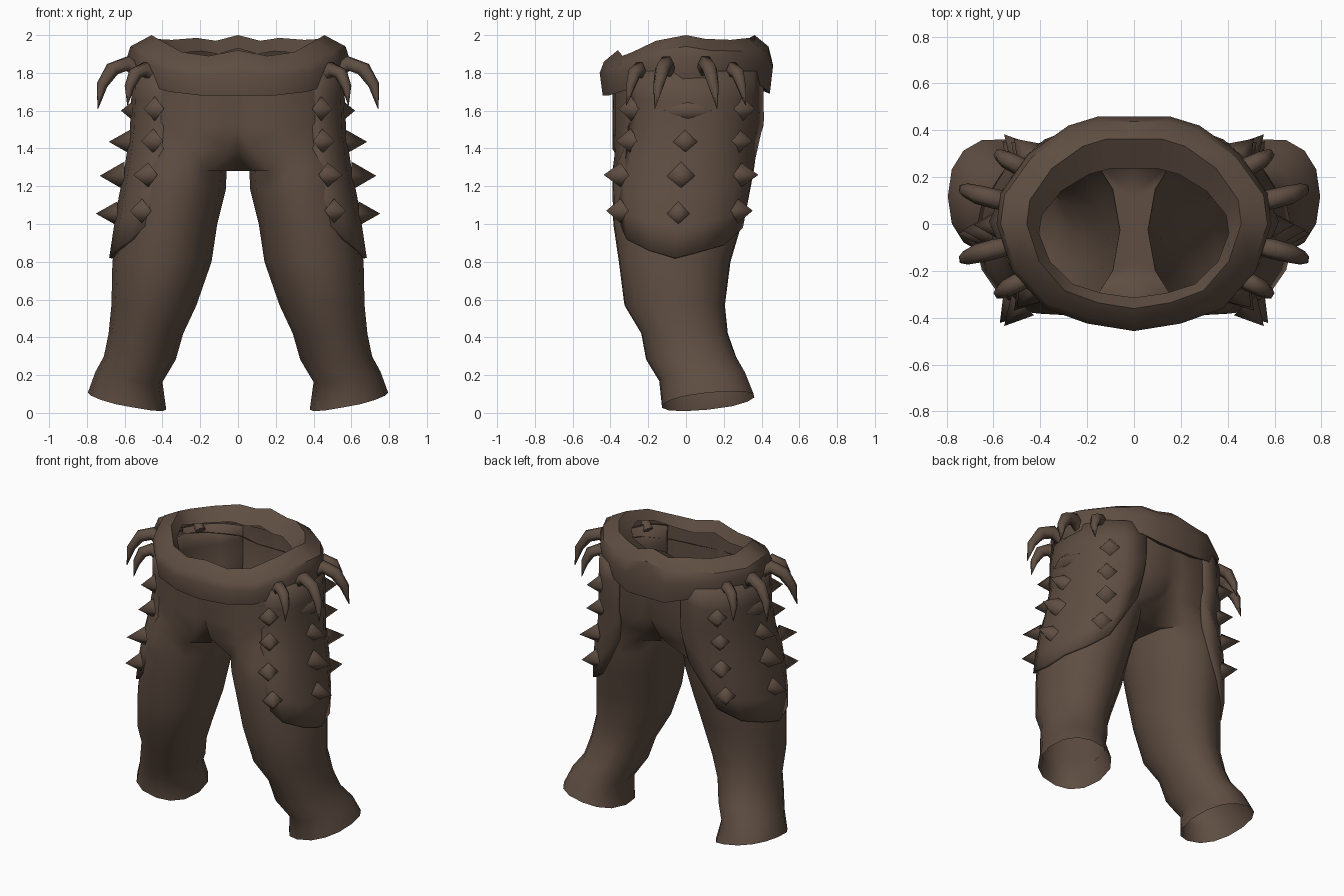
import bpy, bmesh, math
from mathutils import Vector

if "Cube" in bpy.data.objects:
    bpy.data.objects.remove(bpy.data.objects["Cube"])

brown = bpy.data.materials.new("brown leather")
brown.diffuse_color = (0.114, 0.076, 0.055, 1)
brown.use_nodes = True
brown.node_tree.nodes["Principled BSDF"].inputs["Base Color"].default_value = brown.diffuse_color


def make(name, verts, faces, solid=0, angle=40):
    """Mesh the +x half, mirror it and smooth it."""
    me = bpy.data.meshes.new(name)
    me.from_pydata([tuple(v) for v in verts], [], faces)
    bm = bmesh.new()
    bm.from_mesh(me)
    bmesh.ops.recalc_face_normals(bm, faces=bm.faces)
    bm.to_mesh(me)
    bm.free()
    ob = bpy.data.objects.new(name, me)
    bpy.context.collection.objects.link(ob)
    me.materials.append(brown)
    bpy.ops.object.select_all(action='DESELECT')
    bpy.context.view_layer.objects.active = ob
    ob.select_set(True)
    bpy.ops.object.shade_smooth_by_angle(angle=math.radians(angle))
    if solid:
        s = ob.modifiers.new("thickness", 'SOLIDIFY')
        s.thickness, s.offset = solid, -1
    m = ob.modifiers.new("mirror", 'MIRROR')
    m.merge_threshold = 0.0005
    return ob


# Cross-sections: height, inner x, outer x, front y, back y, hem tilt
LEG = [(0.062, .38, .795, -.13, .365, 1), (0.19, .40, .755, -.145, .32, .6),
       (0.29, .33, .71, -.215, .27, .2), (0.42, .29, .685, -.24, .225, 0),
       (0.57, .22, .67, -.33, .21, 0), (0.80, .14, .665, -.36, .24, 0),
       (1.00, .11, .635, -.39, .30, 0), (1.18, .065, .605, -.395, .33, 0),
       (1.28, .06, .585, -.395, .345, 0)]
# Hips: height, outer x, front y, back y, inset of the centre line
HIP = [(1.40, .56, -.39, .37, .84), (1.52, .55, -.39, .41, .96), (1.82, .54, -.39, .405, 1)]
CROTCH = len(LEG) - 1


def section(i, k):
    """Point k of ring i; k = 0..10 runs front, outside, back, 11..13 the inseam."""
    if i <= CROTCH:
        z, xi, xo, yf, yb, tilt = LEG[i]
        a = math.radians(-125 + 25 * k if k <= 10 else (152, 180, 208)[int(k) - 11])
        c, s = math.cos(a), math.sin(a)
        e = 1 - .12 * tilt
        u, v = math.copysign(abs(c) ** e, c), math.copysign(abs(s) ** e, s)
        return Vector(((xi + xo) / 2 + (xo - xi) / 2 * u, (yf + yb) / 2 + (yb - yf) / 2 * v,
                       z + tilt * (.045 * c + .028 * s)))
    z, xo, yf, yb, _ = HIP[i - len(LEG)]
    a = math.radians(-90 + 18 * k)
    c, s = max(0, math.cos(a)) ** .85, math.copysign(abs(math.sin(a)) ** .85, a)
    return Vector((.06 + (xo - .06) * c, (yf + yb) / 2 + (yb - yf) / 2 * s, z))


ROWS = [r[0] for r in LEG] + [r[0] for r in HIP]


def surface(z, k):
    """Point and outward normal on the trouser surface."""
    i = max(j for j in range(len(ROWS) - 1) if ROWS[j] <= z)
    t = (z - ROWS[i]) / (ROWS[i + 1] - ROWS[i])

    def at(q):
        return section(i, q).lerp(section(i + 1, q), t)
    d = at(min(k + .4, 10)) - at(max(k - .4, 0))
    return at(k), Vector((d.y, -d.x, 0)).normalized()


# Trousers: leg rings flowing into half rings at the hips
verts, faces = [], []
for i in range(len(LEG)):
    verts += [section(i, k) for k in range(14)]
for i in range(CROTCH):
    for k in range(14):
        a, b = i * 14, (k + 1) % 14
        faces.append((a + k, a + b, a + 14 + b, a + 14 + k))
base = CROTCH * 14
rows = [[base + k for k in range(11)]]
for i in range(len(LEG), len(ROWS)):
    rows.append(list(range(len(verts), len(verts) + 11)))
    verts += [section(i, k) for k in range(11)]
for lo, hi in zip(rows, rows[1:]):
    faces += [(lo[k], lo[k + 1], hi[k + 1], hi[k]) for k in range(10)]


def centre(idx, f):
    p = verts[idx]
    verts.append(Vector((0, p.y * f, p.z)))
    return len(verts) - 1


# Centre seam at front and back, and the strip under the crotch
seams = {}
for k in (0, 10):
    seams[k] = [centre(r[k], f) for r, f in zip(rows, [.6] + [h[4] for h in HIP])]
    for j in range(len(rows) - 1):
        faces.append((rows[j][k], rows[j + 1][k], seams[k][j + 1], seams[k][j]))
under = [base + k for k in (10, 11, 12, 13, 0)]
mid = [seams[10][0]] + [centre(u, .8) for u in under[1:-1]] + [seams[0][0]]
faces += [(under[j], under[j + 1], mid[j + 1], mid[j]) for j in range(4)]
make("trousers", verts, faces, angle=60)

# Thigh plates: offset panels with a pointed lower edge
hem = {2: 1.05, 3: .92, 4: .86, 5: .82, 6: .855, 7: .89, 8: .98, 9: 1.28}
N = 7
verts, faces = [], []
for k, low in hem.items():
    for j in range(N):
        p, n = surface(1.81 + (low - 1.81) * j / (N - 1), k)
        verts.append(p + n * (-.012 if k == 2 else .02))
for c in range(len(hem) - 1):
    for j in range(N - 1):
        a = c * N + j
        faces.append((a, a + N, a + N + 1, a + 1))
make("thigh_plate", verts, faces, solid=.03)

# Belt: outline x, y, lower edge z, crest z, from front centre to back centre
BELT = [(0, -.457, 1.68, 1.92), (.2, -.425, 1.68, 1.89), (.38, -.36, 1.70, 1.91),
        (.52, -.2, 1.74, 1.97), (.587, 0, 1.77, 2.0), (.57, .13, 1.775, 1.98),
        (.45, .3, 1.75, 1.975), (.28, .42, 1.73, 1.985), (.15, .46, 1.69, 1.97), (0, .46, 1.69, 2.0)]
verts, faces = [], []
for x, y, zb, zt in BELT:
    verts += [(x * .85, y * .85, zb + .02), (x * .96, y * .965, zb),
              (x, y, zb * .5 + zt * .5), (x * .97, y * .95, zt - .06),
              (x * .78, y * .79, zt), (x * .69, y * .6 - .04, zt - .07)]
for c in range(len(BELT) - 1):
    for j in range(5):
        a = c * 6 + j
        faces.append((a, a + 6, a + 7, a + 1))
make("belt", verts, faces, angle=35)


# Studs: four-sided pyramids in three columns per thigh
def stud(z, k, height, wide=.07, tall=.07):
    p, n = surface(z, k)
    side, up = Vector((-n.y, n.x, 0)), Vector((0, 0, 1))
    p = p + n * .012
    pts = [p + side * wide, p + up * tall, p - side * wide, p - up * tall, p + n * height]
    make("stud", pts, [(0, 1, 4), (1, 2, 4), (2, 3, 4), (3, 0, 4)], angle=180)


for z, k_front, k_back, h in ((1.61, 2.6, 7.3, .09), (1.44, 2.6, 7.3, .10),
                              (1.26, 2.7, 7.3, .12), (1.07, 2.7, 7.4, .10)):
    stud(z, k_front, h, .065, .065)
    stud(z, k_back, h, .065, .065)
for z, h, w, t in ((1.60, .06, .13, .05), (1.435, .115, .065, .065),
                   (1.255, .13, .075, .075), (1.055, .115, .06, .065)):
    stud(z, 5, h, w, t)


# Claws: curved tapering horns hanging from the belt
def claw(path, radii=(.035, .043, .041, .03, .002), sides=6):
    pts = [Vector(p) for p in path]
    out = Vector((pts[-1].x - pts[0].x, pts[-1].y - pts[0].y, 0))
    side = Vector((-out.y, out.x, 0)).normalized()
    verts, faces = [], []
    for i, (p, r) in enumerate(zip(pts, radii)):
        d = pts[min(i + 1, len(pts) - 1)] - pts[max(i - 1, 0)]
        up = d.normalized().cross(side)
        for s in range(sides):
            a = 2 * math.pi * s / sides
            verts.append(p + side * (r * math.cos(a)) + up * (r * math.sin(a)))
    for i in range(len(pts) - 1):
        for s in range(sides):
            a, b = i * sides + s, i * sides + (s + 1) % sides
            faces.append((a, b, b + sides, a + sides))
    faces += [tuple(range(sides))[::-1], tuple(range(len(verts) - sides, len(verts)))]
    make("claw", verts, faces, angle=65)


for s in (-1, 1):
    claw([(.52, s * .09, 1.80), (.585, s * .105, 1.85), (.665, s * .125, 1.82),
          (.72, s * .145, 1.735), (.742, s * .165, 1.61)])
    claw([(.45, s * .23, 1.78), (.495, s * .25, 1.82), (.545, s * .275, 1.795),
          (.575, s * .295, 1.725), (.585, s * .315, 1.63)], (.034, .04, .037, .026, .002))
